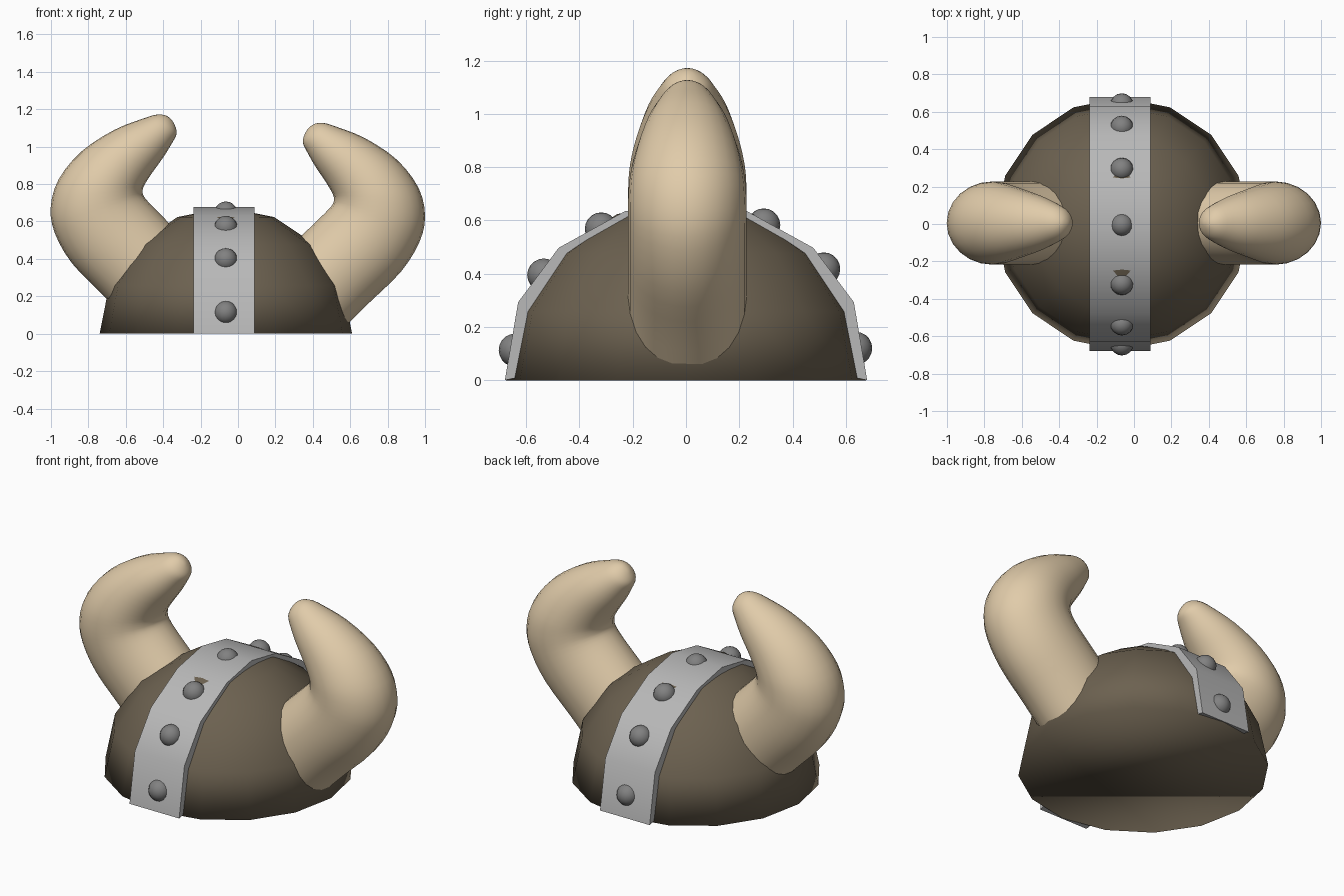
import bpy, bmesh
from math import sin, cos, pi
from mathutils import Vector

if "Cube" in bpy.data.objects:
    bpy.data.objects.remove(bpy.data.objects["Cube"])

CX = -0.065  # dome centre in x


def material(name, rgb):
    m = bpy.data.materials.new(name)
    m.diffuse_color = (*rgb, 1)
    m.use_nodes = True
    m.node_tree.nodes["Principled BSDF"].inputs["Base Color"].default_value = m.diffuse_color
    return m


BROWN = material("leather_brown", (0.15, 0.12, 0.08))
BONE = material("bone", (0.75, 0.60, 0.40))
STEEL = material("steel", (0.48, 0.48, 0.48))
IRON = material("iron", (0.22, 0.22, 0.22))


def finish(name, bm, mat, smooth=True):
    bmesh.ops.recalc_face_normals(bm, faces=bm.faces)
    me = bpy.data.meshes.new(name)
    bm.to_mesh(me)
    bm.free()
    me.materials.append(mat)
    for p in me.polygons:
        p.use_smooth = smooth
    ob = bpy.data.objects.new(name, me)
    bpy.context.collection.objects.link(ob)
    return ob


def loft(bm, rings, closed_ends=True):
    rows = [[bm.verts.new(p) for p in r] for r in rings]
    n = len(rows[0])
    for a, b in zip(rows, rows[1:]):
        for i in range(n):
            j = (i + 1) % n
            bm.faces.new((a[i], a[j], b[j], b[i]))
    if closed_ends:
        bm.faces.new(rows[0])
        bm.faces.new(rows[-1])


# Helmet dome: upper half of a 16-sided sphere, flat underneath
bm = bmesh.new()
bmesh.ops.create_uvsphere(bm, u_segments=16, v_segments=8, radius=0.675)
bmesh.ops.bisect_plane(bm, geom=bm.verts[:] + bm.edges[:] + bm.faces[:],
                       plane_co=(0, 0, 0), plane_no=(0, 0, -1),
                       clear_outer=True, dist=1e-4)
bmesh.ops.holes_fill(bm, edges=[e for e in bm.edges if e.is_boundary])
bmesh.ops.translate(bm, vec=(CX, 0, 0), verts=bm.verts)
finish("helmet_dome", bm, BROWN)

# Metal band over the dome from front to back
outer = [(0.68, 0), (0.63, 0.293), (0.478, 0.497), (0.23, 0.634), (0, 0.678)]
inner = [(0.635, 0.01), (0.59, 0.25), (0.44, 0.465), (0.20, 0.60), (0, 0.64)]


def arch(half):
    return half + [(-y, z) for y, z in reversed(half[:-1])]


bm = bmesh.new()
loft(bm, [[(x, yo, zo) for x, yo, zo in
           ((-0.237, *o), (0.089, *o), (0.089, *i), (-0.237, *i))]
          for o, i in zip(arch(outer), arch(inner))])
band = finish("metal_band", bm, STEEL)
bpy.context.view_layer.objects.active = band
band.select_set(True)
bpy.ops.object.shade_smooth_by_angle(angle=0.8)

# Round studs along the band
studs = [(-0.641, 0.113), (-0.534, 0.395), (-0.318, 0.568), (-0.005, 0.645),
         (0.292, 0.583), (0.517, 0.418), (0.637, 0.12)]
for k, (y, z) in enumerate(studs):
    bm = bmesh.new()
    bmesh.ops.create_uvsphere(bm, u_segments=16, v_segments=10, radius=0.062)
    bmesh.ops.translate(bm, vec=(CX, y, z), verts=bm.verts)
    finish(f"stud_{k + 1}", bm, IRON)

# Horn sections: inner x, inner z, outer x, outer z, half depth in y
sections = [
    (0.20, 0.384, 0.56, 0.024, 0.222),
    (0.34, 0.524, 0.70, 0.164, 0.222),
    (0.46, 0.640, 0.87, 0.330, 0.222),
    (0.505, 0.69, 0.97, 0.490, 0.222),
    (0.513, 0.72, 1.00, 0.630, 0.222),
    (0.505, 0.75, 0.965, 0.780, 0.215),
    (0.47, 0.81, 0.85, 0.930, 0.190),
    (0.41, 0.90, 0.68, 1.045, 0.150),
    (0.365, 0.98, 0.53, 1.105, 0.105),
    (0.347, 1.02, 0.46, 1.126, 0.075),
    (0.352, 1.055, 0.41, 1.122, 0.038),
    (0.368, 1.088, 0.38, 1.102, 0.008),
]


def smooth_path(pts, steps=3):
    ext = [pts[0]] + pts + [pts[-1]]
    out = []
    for p0, p1, p2, p3 in zip(ext, ext[1:], ext[2:], ext[3:]):
        for s in range(steps):
            t = s / steps
            out.append([0.5 * (2 * b + (c - a) * t + (2 * a - 5 * b + 4 * c - d) * t * t
                               + (3 * b - a - 3 * c + d) * t ** 3)
                        for a, b, c, d in zip(p0, p1, p2, p3)])
    return out + [list(pts[-1])]


def horn(name, side, lift, lean):
    rings = []
    for ix, iz, ox, oz, d in smooth_path(sections):
        mid = Vector(((ix + ox) / 2, 0.005, (iz + oz) / 2))
        u = Vector(((ox - ix) / 2, 0, (oz - iz) / 2))
        ring = []
        for k in range(24):
            a = 2 * pi * k / 24
            p = mid + u * cos(a) + Vector((0, d * sin(a), 0))
            ring.append((side * (p.x - lean * (p.z - 0.66)), p.y, p.z + lift))
        rings.append(ring)
    bm = bmesh.new()
    loft(bm, rings)
    finish(name, bm, BONE)


# Left horn sits slightly higher and leans inward a little more
horn("right_horn", 1, 0, 0)
horn("left_horn", -1, 0.045, 0.05)
